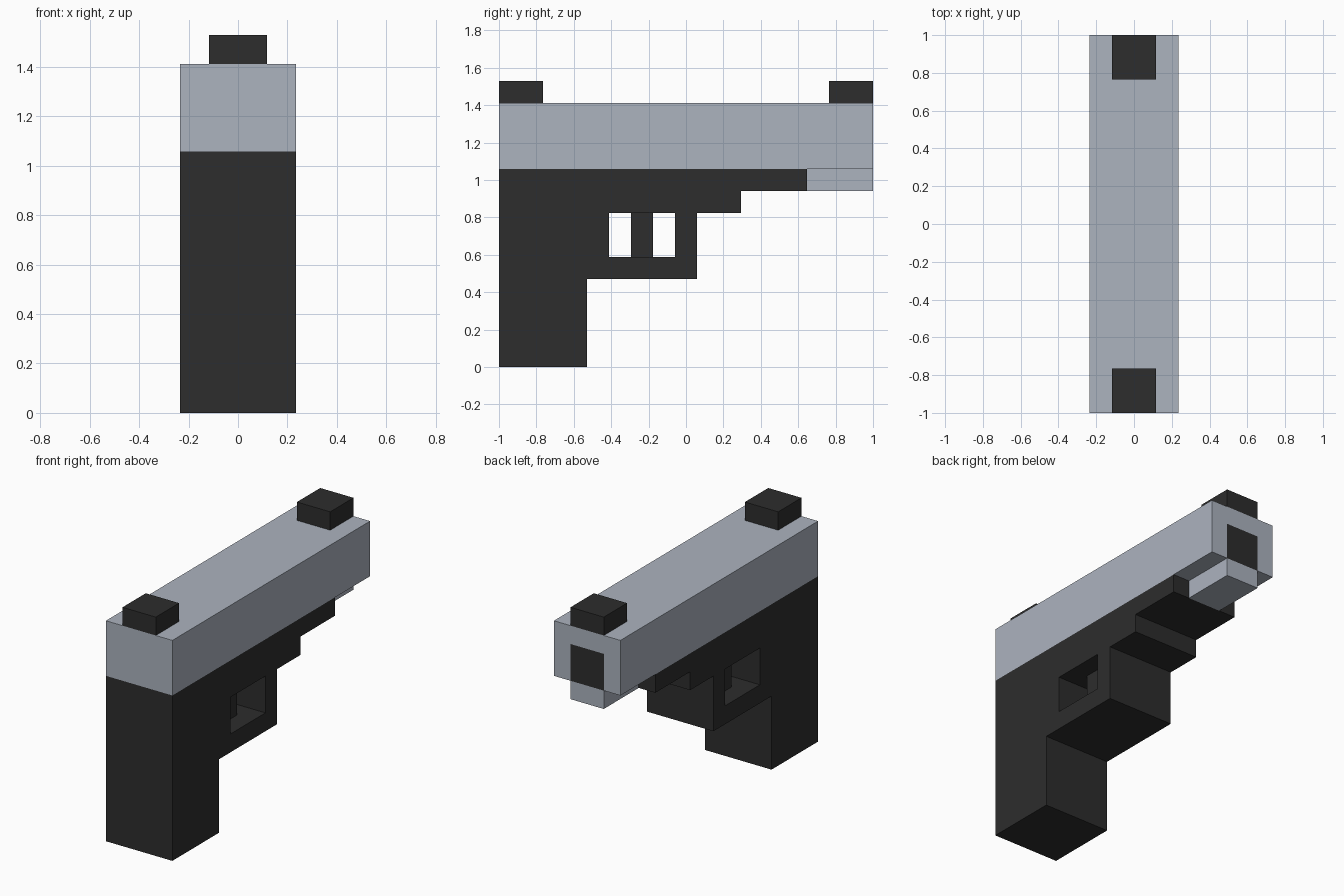
import bpy, bmesh
from mathutils import Vector

if "Cube" in bpy.data.objects:
    bpy.data.objects.remove(bpy.data.objects["Cube"])

U = 2 / 17          # the model sits on a 17-unit block grid


def material(name, color):
    m = bpy.data.materials.new(name)
    m.diffuse_color = (*color, 1)
    m.use_nodes = True
    m.node_tree.nodes["Principled BSDF"].inputs["Base Color"].default_value = m.diffuse_color
    return m


BLACK = material("matte_black", (0.026, 0.026, 0.026))
STEEL = material("blue_grey_steel", (0.413, 0.451, 0.521))


def extrude_profile(name, outline, half_width, mat):
    """Side outline in (length, height) grid units, extruded across x."""
    bm = bmesh.new()
    verts = [bm.verts.new((-half_width * U, (y - 8.5) * U, z * U)) for y, z in outline]
    face = bm.faces.new(verts)
    new = bmesh.ops.extrude_face_region(bm, geom=[face])["geom"]
    moved = [v for v in new if isinstance(v, bmesh.types.BMVert)]
    bmesh.ops.translate(bm, verts=moved, vec=(2 * half_width * U, 0, 0))
    bmesh.ops.recalc_face_normals(bm, faces=bm.faces)
    mesh = bpy.data.meshes.new(name)
    bm.to_mesh(mesh)
    bm.free()
    mesh.materials.append(mat)
    ob = bpy.data.objects.new(name, mesh)
    bpy.context.collection.objects.link(ob)
    return ob


def box(name, y0, y1, z0, z1, half_width, mat):
    return extrude_profile(name, [(y0, z0), (y1, z0), (y1, z1), (y0, z1)], half_width, mat)


# Grip and stepped frame
extrude_profile("grip_frame", [(0, 0), (4, 0), (4, 4), (5, 4), (5, 7), (11, 7),
                               (11, 8), (14, 8), (14, 9), (0, 9)], 2, BLACK)

# Trigger guard and narrower trigger
extrude_profile("trigger_guard", [(5, 4), (9, 4), (9, 7), (8, 7), (8, 5), (5, 5)], 2, BLACK)
box("trigger", 6, 7, 5, 7, 1, BLACK)

# Slide, with the muzzle opening cut into its far end face
slide = box("slide", 0, 17, 9, 12, 2, STEEL)
slide.data.materials.append(BLACK)
bm = bmesh.new()
bm.from_mesh(slide.data)
for co, no in (((-U, 0, 0), (1, 0, 0)), ((U, 0, 0), (1, 0, 0)), ((0, 0, 11 * U), (0, 0, 1))):
    bmesh.ops.bisect_plane(bm, geom=bm.verts[:] + bm.edges[:] + bm.faces[:],
                           plane_co=Vector(co), plane_no=Vector(no))
for f in bm.faces:
    c = f.calc_center_median()
    if f.normal.y > 0.9 and abs(c.x) < U and c.z < 11 * U:
        f.material_index = 1
bm.to_mesh(slide.data)
bm.free()

# Narrow guide block under the muzzle
box("guide_block", 14, 17, 8, 9, 1, STEEL)

# Sights
for name, y in (("rear_sight", 0), ("front_sight", 15)):
    box(name, y, y + 2, 12, 13, 1, BLACK)
